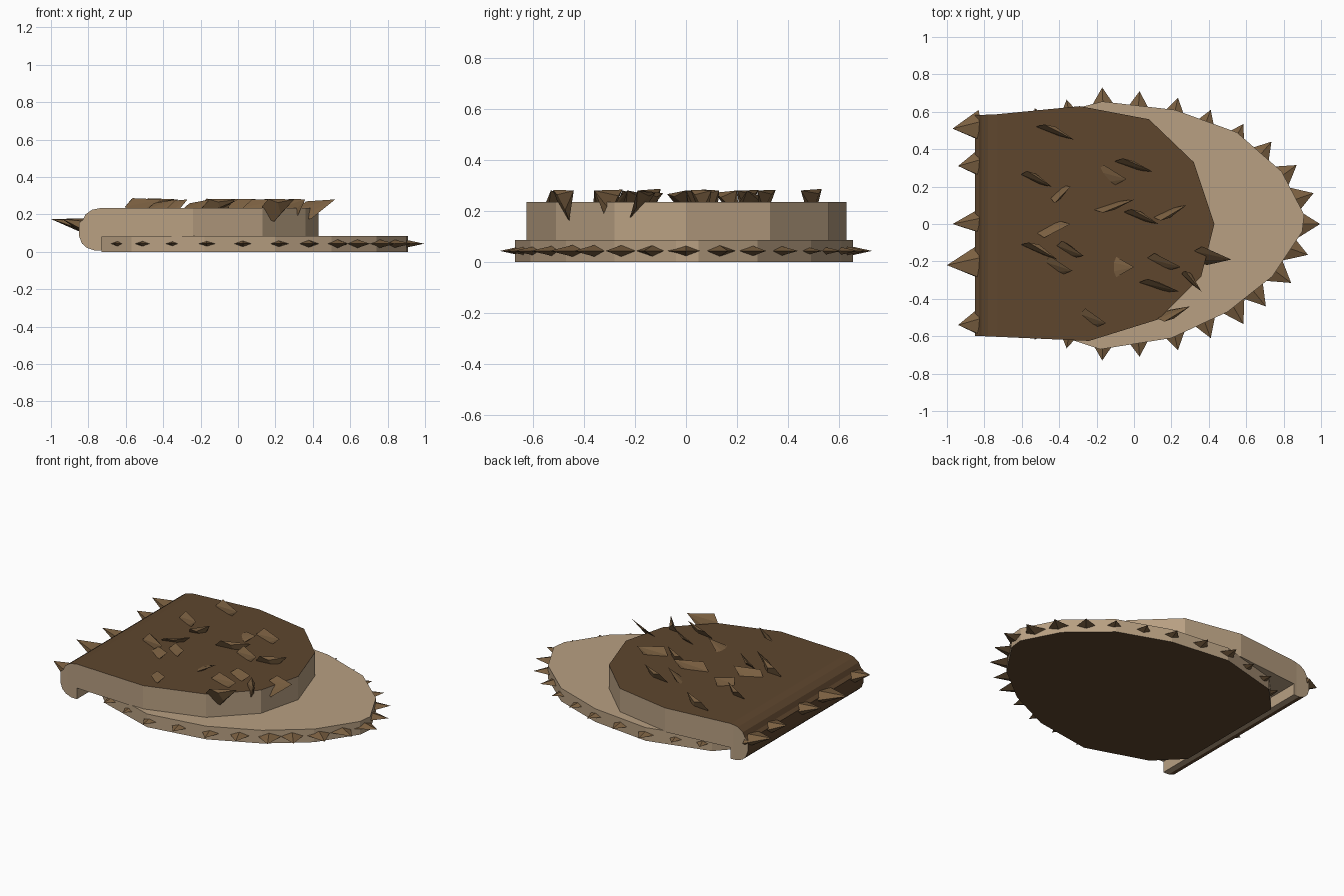
import bpy, bmesh, math
from mathutils import Vector

if "Cube" in bpy.data.objects:
    bpy.data.objects.remove(bpy.data.objects["Cube"], do_unlink=True)


def material(name, rgb):
    m = bpy.data.materials.new(name)
    m.use_nodes = True
    m.diffuse_color = (*rgb, 1)
    m.node_tree.nodes["Principled BSDF"].inputs["Base Color"].default_value = (*rgb, 1)
    return m


TAN = material("tan", (0.48, 0.35, 0.223))
BROWN = material("dark brown", (0.112, 0.061, 0.027))
FUR = material("fur brown", (0.195, 0.115, 0.052))


def finish(name, bm, mats):
    bmesh.ops.recalc_face_normals(bm, faces=bm.faces)
    mesh = bpy.data.meshes.new(name)
    bm.to_mesh(mesh)
    bm.free()
    for m in mats:
        mesh.materials.append(m)
    ob = bpy.data.objects.new(name, mesh)
    bpy.context.collection.objects.link(ob)
    return ob


def prism(points, offset):
    """Closed outline swept along an offset vector."""
    bm = bmesh.new()
    face = bm.faces.new([bm.verts.new(p) for p in points])
    ext = bmesh.ops.extrude_face_region(bm, geom=[face])
    verts = [g for g in ext["geom"] if isinstance(g, bmesh.types.BMVert)]
    bmesh.ops.translate(bm, verts=verts, vec=offset)
    bmesh.ops.recalc_face_normals(bm, faces=bm.faces)
    return bm


def spike(bm, base, tip, wide, deep, up, sides):
    """Pointed tuft: an elliptical ring at the base joined to one tip."""
    base, tip, up = Vector(base), Vector(tip), Vector(up)
    side = (tip - base).cross(up).normalized()
    ring = []
    for i in range(sides):
        a = math.tau * i / sides
        ring.append(bm.verts.new(base + side * wide * math.cos(a) + up * deep * math.sin(a)))
    point = bm.verts.new(tip)
    bm.faces.new(ring)
    for i in range(sides):
        bm.faces.new((ring[i], ring[(i + 1) % sides], point))


# Lower slab: tan with a brown underside
outline = [(-0.73, -0.38), (-0.57, -0.54), (-0.18, -0.67), (0.2, -0.61), (0.5, -0.47),
           (0.74, -0.28), (0.9, -0.04), (0.91, 0.05), (0.79, 0.28), (0.55, 0.49),
           (0.22, 0.61), (-0.17, 0.655), (-0.57, 0.55), (-0.73, 0.38)]
bm = prism([(x, y, 0) for x, y in outline], (0, 0, 0.085))
for f in bm.faces:
    f.material_index = int(f.normal.z < -0.5)
finish("lower_slab", bm, [TAN, BROWN])

# Upper slab: side profile with a rolled lip, trimmed to its plan outline
profile = [(0.6, 0.08), (0.6, 0.235), (-0.73, 0.235), (-0.78, 0.225), (-0.815, 0.2),
           (-0.83, 0.17), (-0.85, 0.155), (-0.85, 0.085), (-0.835, 0.045),
           (-0.81, 0.022), (-0.77, 0.008), (-0.73, 0.008), (-0.73, 0.08)]
bm = prism([(x, -0.9, z) for x, z in profile], (0, 1.8, 0))
for f in bm.faces:
    n, c = f.normal, f.calc_center_median()
    f.material_index = int(abs(n.y) < 0.5 and (n.z > 0.5 or c.x < -0.78))
upper = finish("upper_slab", bm, [TAN, BROWN])

plan = [(-1, -0.6), (-0.8, -0.6), (-0.24, -0.625), (0.13, -0.51), (0.36, -0.28), (0.43, 0),
        (0.32, 0.33), (0.08, 0.56), (-0.29, 0.63), (-0.75, 0.585), (-1, 0.58)]
cutter = finish("plan_cutter", prism([(x, y, -0.1) for x, y in plan], (0, 0, 0.5)), [TAN, BROWN])
cutter.hide_render = True
cutter.hide_set(True)
trim = upper.modifiers.new("trim", 'BOOLEAN')
trim.operation = 'INTERSECT'
trim.solver = 'EXACT'
trim.object = cutter

# Fur tufts around the lower slab, mirrored front to back
rim = [(-0.67, 0.52), (-0.53, 0.62), (-0.36, 0.665), (-0.17, 0.73), (0.03, 0.71), (0.235, 0.675),
       (0.41, 0.61), (0.585, 0.535), (0.735, 0.44), (0.87, 0.315), (0.96, 0.165)]
bm = bmesh.new()
for x, y in rim + [(x, -y) for x, y in rim] + [(0.995, 0)]:
    if y < 0 and x > 0.7:
        x -= 0.03
    out = Vector((x + 0.1, y / 0.45, 0)).normalized()
    tip = Vector((x, y, 0.043))
    spike(bm, tip - out * 0.12, tip, 0.075, 0.026, (0, 0, 1), 4)
finish("rim_tufts", bm, [FUR])

# Fur tufts along the rolled lip
bm = bmesh.new()
for x, y, w in [(-0.97, 0.51, 0.09), (-0.94, 0.31, 0.08), (-0.97, 0, 0.07),
                (-1, -0.22, 0.1), (-0.94, -0.54, 0.08)]:
    spike(bm, (-0.825, y + 0.01, 0.14), (x, y, 0.175), w, 0.04, (0.2, 0, 1), 5)
finish("lip_tufts", bm, [FUR])

# Swept tufts on top: tip position, tuft length and sideways lean
tufts = [(-0.32, 0.45, 0.2, 0.06), (-0.44, 0.2, 0.16, 0.05), (-0.34, 0.2, 0.1, -0.04),
         (-0.34, 0, 0.18, -0.02), (-0.41, -0.19, 0.19, 0.07), (-0.27, -0.17, 0.14, 0.03),
         (-0.33, -0.25, 0.15, 0.02), (0.1, 0.28, 0.2, 0.04), (-0.04, 0.24, 0.16, 0.01),
         (0, 0.13, 0.21, -0.04), (0.13, 0, 0.18, 0.05), (0.28, 0.1, 0.17, -0.05),
         (0, -0.23, 0.17, 0), (0.25, -0.23, 0.18, 0.02), (0.24, -0.36, 0.21, 0.03),
         (0.52, -0.19, 0.2, 0.02), (0.36, -0.36, 0.1, 0.08), (0.3, -0.44, 0.17, -0.05),
         (-0.15, -0.53, 0.14, 0.02)]
bm = bmesh.new()
for x, y, length, lean in tufts:
    base = (x - length * 0.72, y + lean, 0.222)
    spike(bm, base, (x, y, 0.28), 0.07, length * 0.3, (0.97, 0, 0.25), 6)
finish("top_tufts", bm, [FUR])
